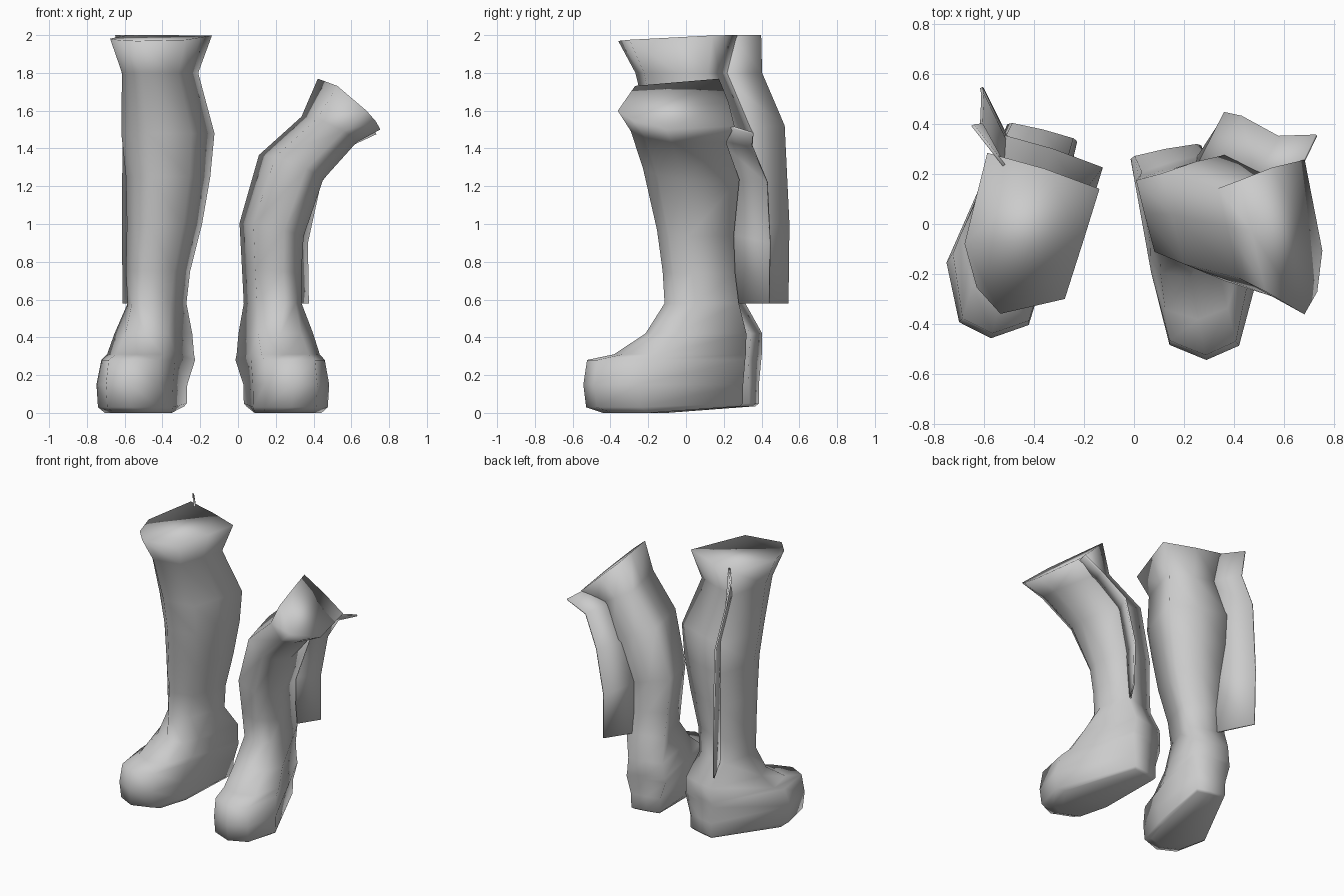
import bpy, bmesh, math
from mathutils import Vector

cube = bpy.data.objects.get("Cube")
if cube:
    bpy.data.objects.remove(cube)

grey = bpy.data.materials.new("light grey")
grey.use_nodes = True
grey.diffuse_color = (0.6, 0.6, 0.6, 1)
grey.node_tree.nodes["Principled BSDF"].inputs["Base Color"].default_value = (0.6, 0.6, 0.6, 1)

# Cross-sections: (inward, forward), square at the back and rounded at the front
CALF = [(1, -.93), (0, -1.02), (-1, -1.04), (-1, .25), (-.62, .75), (-.12, 1), (.88, .62), (.95, -.2)]
FOOT = [(.72, -1), (0, -1.02), (-.72, -1), (-1.15, .55), (-.65, .95), (0, 1), (.65, .86), (.75, .4)]
SOLE = [(.5, -1), (0, -1.02), (-.55, -1), (-1.2, .6), (-.68, .95), (0, 1), (.65, .86), (.72, .45)]

# Boot rings below the ankle: section, height, half width, back reach, front reach
BOOT = [(FOOT, .42, .175, .23, .29), (FOOT, .31, .19, .225, .46), (FOOT, .28, .20, .22, .605),
        (SOLE, .15, .205, .215, .625), (SOLE, .03, .20, .215, .61), (SOLE, 0, .18, .20, .52)]


def finish(name, bm):
    bmesh.ops.recalc_face_normals(bm, faces=bm.faces)
    mesh = bpy.data.meshes.new(name)
    bm.to_mesh(mesh)
    bm.free()
    mesh.materials.append(grey)
    for p in mesh.polygons:
        p.use_smooth = True
    ob = bpy.data.objects.new(name, mesh)
    bpy.context.collection.objects.link(ob)
    return ob


def ring(bm, section, side, yaw, centre, hw, back, front, tilt=0, pitch=0):
    a, t = math.radians(yaw), math.radians(tilt)
    fwd = Vector((side * math.sin(a), -math.cos(a), pitch))
    out = Vector((side * math.cos(a) * math.cos(t), math.sin(a) * math.cos(t), -math.sin(t)))
    return [bm.verts.new(Vector(centre) - out * u * hw + fwd * v * (front if v > 0 else back))
            for u, v in section]


def make_leg(name, side, yaw, calf, ankle):
    bm = bmesh.new()
    rings = []
    for i, (x, y, z, hw, b, f, tilt) in enumerate(calf):
        rings.append(ring(bm, CALF, side, yaw, (x, y, z), hw, b, f, tilt, -.05 if i == 0 else 0))
    for section, z, hw, b, f in BOOT:
        rings.append(ring(bm, section, side, yaw, (*ankle, z), hw, b, f))
    # the sole rises slightly towards the heel
    for v in rings[-1][:3]:
        v.co.z = .035
    for v in rings[-2][:3]:
        v.co.z = .05
    n = len(CALF)
    for r0, r1 in zip(rings, rings[1:]):
        for k in range(n):
            bm.faces.new((r0[k], r0[(k + 1) % n], r1[(k + 1) % n], r1[k]))
    bm.faces.new(rings[0])
    bm.faces.new(rings[-1])
    return finish(name, bm)


def make_fin(name, inner, outer):
    bm = bmesh.new()
    a = [bm.verts.new(p) for p in inner]
    b = [bm.verts.new(p) for p in outer]
    for i in range(len(a) - 1):
        bm.faces.new((a[i], b[i], b[i + 1], a[i + 1]))
    ob = finish(name, bm)
    mod = ob.modifiers.new("thickness", 'SOLIDIFY')
    mod.thickness = .012
    mod.offset = 0
    return ob


# Straight leg: x, y, z, half width, back, front, tilt from rim to ankle
make_leg("right_leg", -1, 14, [
    (-.43, -.06, 1.985, .235, .285, .315, 0),
    (-.43, -.04, 1.80, .175, .22, .24, 0),
    (-.395, .03, 1.48, .215, .275, .235, 0),
    (-.39, .06, 1.25, .195, .24, .23, 0),
    (-.405, .08, 1.00, .175, .20, .22, 0),
    (-.435, .11, .75, .15, .16, .21, 0),
    (-.44, .12, .58, .135, .16, .22, 0)], (-.42, .15))

# Bent leg leaning outwards
make_leg("left_leg", 1, 11, [
    (.605, -.055, 1.63, .185, .28, .315, 43),
    (.495, -.035, 1.50, .14, .22, .265, 29),
    (.295, .02, 1.30, .16, .23, .255, 24),
    (.19, .03, .97, .155, .19, .19, 13),
    (.19, .05, .75, .14, .18, .18, 5),
    (.195, .07, .58, .135, .18, .19, 0)], (.17, .07))

# Thin fins running down the outer back of each calf
make_fin("right_fin",
         [(-.52, .235, 2.0), (-.50, .16, 1.8), (-.47, .24, 1.5), (-.46, .24, 1.0), (-.46, .25, .58)],
         [(-.645, .395, 2.0), (-.61, .40, 1.8), (-.605, .52, 1.52), (-.61, .545, 1.0), (-.605, .54, .58)])
make_fin("left_fin",
         [(.65, .19, 1.53), (.49, .17, 1.45), (.32, .22, 1.23), (.25, .22, .95), (.24, .24, .58)],
         [(.73, .355, 1.48), (.58, .35, 1.41), (.435, .43, 1.22), (.365, .445, .9), (.37, .44, .58)])
